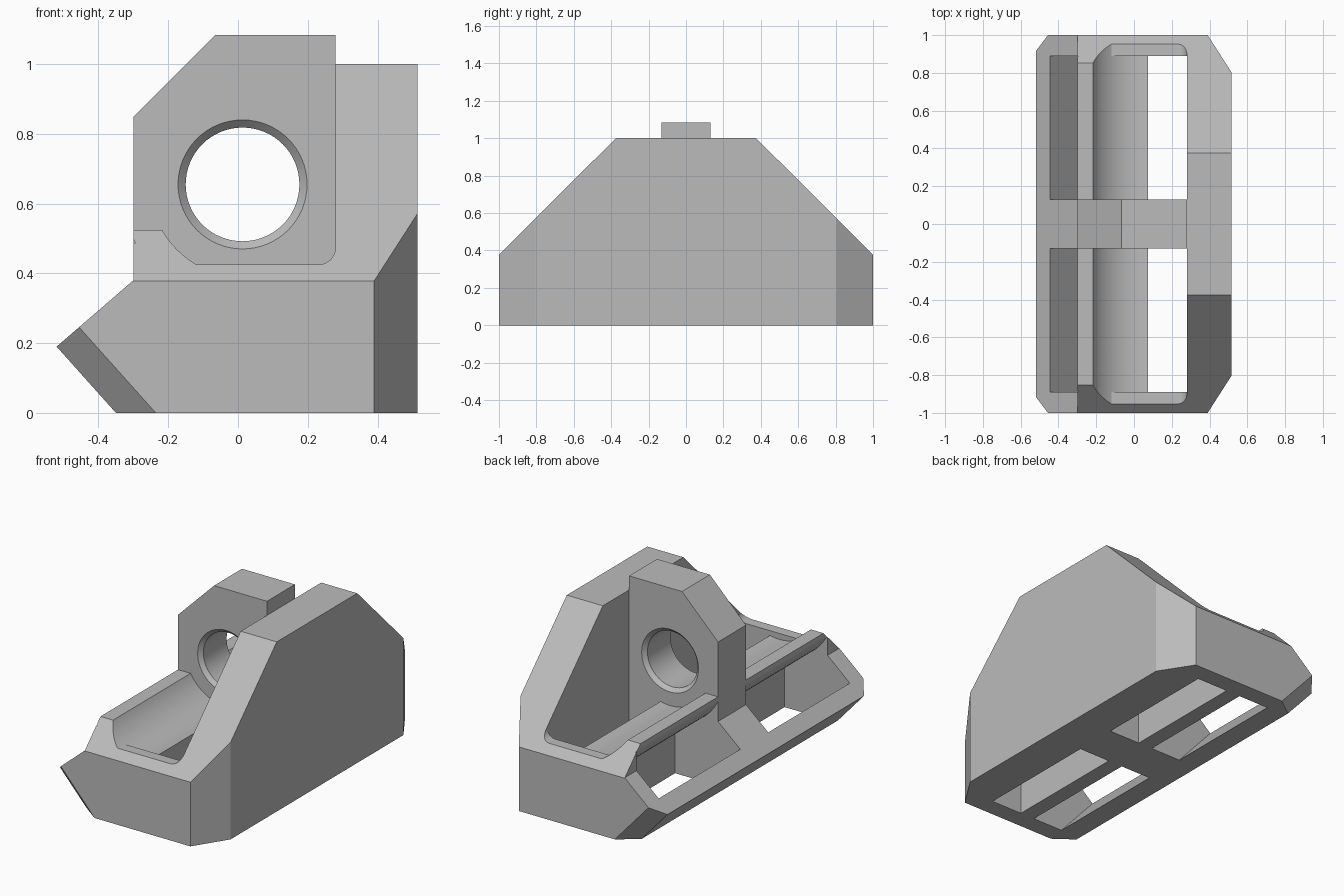
import bpy, bmesh, math
from mathutils import Vector

cube = bpy.data.objects.get("Cube")
if cube:
    bpy.data.objects.remove(cube, do_unlink=True)

grey = bpy.data.materials.new("plain grey")
grey.use_nodes = True
COLOUR = (0.5, 0.5, 0.5, 1)
grey.diffuse_color = COLOUR
grey.node_tree.nodes["Principled BSDF"].inputs["Base Color"].default_value = COLOUR

BORE = (0.013, 0.655)


def arc(centre, radius, start, end, steps):
    """Points on an arc in the xz plane, angles in degrees."""
    angles = [math.radians(start + (end - start) * i / steps) for i in range(steps + 1)]
    return [(centre[0] + radius * math.cos(a), centre[1] + radius * math.sin(a)) for a in angles]


def finish(name, bm):
    bmesh.ops.recalc_face_normals(bm, faces=bm.faces)
    mesh = bpy.data.meshes.new(name)
    bm.to_mesh(mesh)
    bm.free()
    mesh.materials.append(grey)
    obj = bpy.data.objects.new(name, mesh)
    bpy.context.collection.objects.link(obj)
    return obj


def prism(profile, y0, y1):
    """Extrude an xz profile along y."""
    bm = bmesh.new()
    face = bm.faces.new([bm.verts.new((x, y0, z)) for x, z in profile])
    new = bmesh.ops.extrude_face_region(bm, geom=[face])["geom"]
    bmesh.ops.translate(bm, verts=[v for v in new if isinstance(v, bmesh.types.BMVert)],
                        vec=(0, y1 - y0, 0))
    bmesh.ops.recalc_face_normals(bm, faces=bm.faces)
    return bm


def slice_off(bm, point, normal):
    """Cut away everything on the normal side of a plane and cap it."""
    geom = bm.verts[:] + bm.edges[:] + bm.faces[:]
    bmesh.ops.bisect_plane(bm, geom=geom, dist=1e-5, plane_co=point,
                           plane_no=Vector(normal).normalized(), clear_outer=True)
    rim = [e for e in bm.edges if e.is_boundary]
    bmesh.ops.edgeloop_fill(bm, edges=rim)


def activate(obj):
    bpy.ops.object.select_all(action='DESELECT')
    obj.select_set(True)
    bpy.context.view_layer.objects.active = obj


def cut(obj, cutter):
    cutter.hide_render = True
    mod = obj.modifiers.new("cut", 'BOOLEAN')
    mod.operation, mod.solver, mod.object = 'DIFFERENCE', 'EXACT', cutter
    activate(obj)
    bpy.ops.object.modifier_apply(modifier=mod.name)
    bpy.data.objects.remove(cutter, do_unlink=True)


# Main body: side wall, rounded trough, lip and slanted edge
body_profile = [(-0.35, 0), (0.515, 0), (0.515, 1), (0.28, 1)]
body_profile += arc((0.23, 0.475), 0.05, 0, -90, 6)
body_profile += arc(BORE, 0.265, -119.8, -150.6, 8)
body_profile += [(-0.30, 0.525), (-0.30, 0.38), (-0.52, 0.19)]
bm = prism(body_profile, -1, 1)
for s in (-1, 1):
    slice_off(bm, (0, s, 0.378), (0, s * 0.622, 0.625))       # sloping ends
    slice_off(bm, (0.39, s, 0), (0.195, s * 0.125, 0))        # wall corners
    slice_off(bm, (-0.455, s, 0.245), (-0.745, s, -0.667))    # slanted edge corners
body = finish("body", bm)

# Openings through the base on either side of the lug
trough = arc(BORE, 0.265, -119.8, -70, 14) + [(0.1, 0.46), (-0.1, 0.46)]
slot = [(0.075, -0.1), (0.28, -0.1), (0.28, 0.6), (0.075, 0.6)]
tunnel = [(-0.536, 0.358), (-0.176, -0.05), (-0.02, -0.05)]
tunnel += arc(BORE, 0.35, -95.4, -156, 16) + [(-0.536, 0.513)]
for s in (-1, 1):
    for name, shape in (("trough", trough), ("slot", slot), ("tunnel", tunnel)):
        cut(body, finish(name + "_cutter", prism(shape, s * 0.13, s * 0.89)))

# Central lug with a chamfered bore
lug = finish("lug", prism([(-0.30, 0.3), (0.28, 0.3), (0.28, 1.083),
                           (-0.065, 1.083), (-0.30, 0.848)], -0.13, 0.13))
bm = bmesh.new()
rings = []
for y, r in ((-0.14, 0.195), (-0.108, 0.163), (0.108, 0.163), (0.14, 0.195)):
    rings.append([bm.verts.new((x, y, z)) for x, z in arc(BORE, r, 0, 360, 64)[:-1]])
for a, b in zip(rings, rings[1:]):
    for i in range(len(a)):
        bm.faces.new((a[i - 1], a[i], b[i], b[i - 1]))
bm.faces.new(rings[0])
bm.faces.new(rings[-1])
cut(lug, finish("bore_cutter", bm))

for obj in (body, lug):
    activate(obj)
    bpy.ops.object.shade_smooth_by_angle(angle=math.radians(25))
